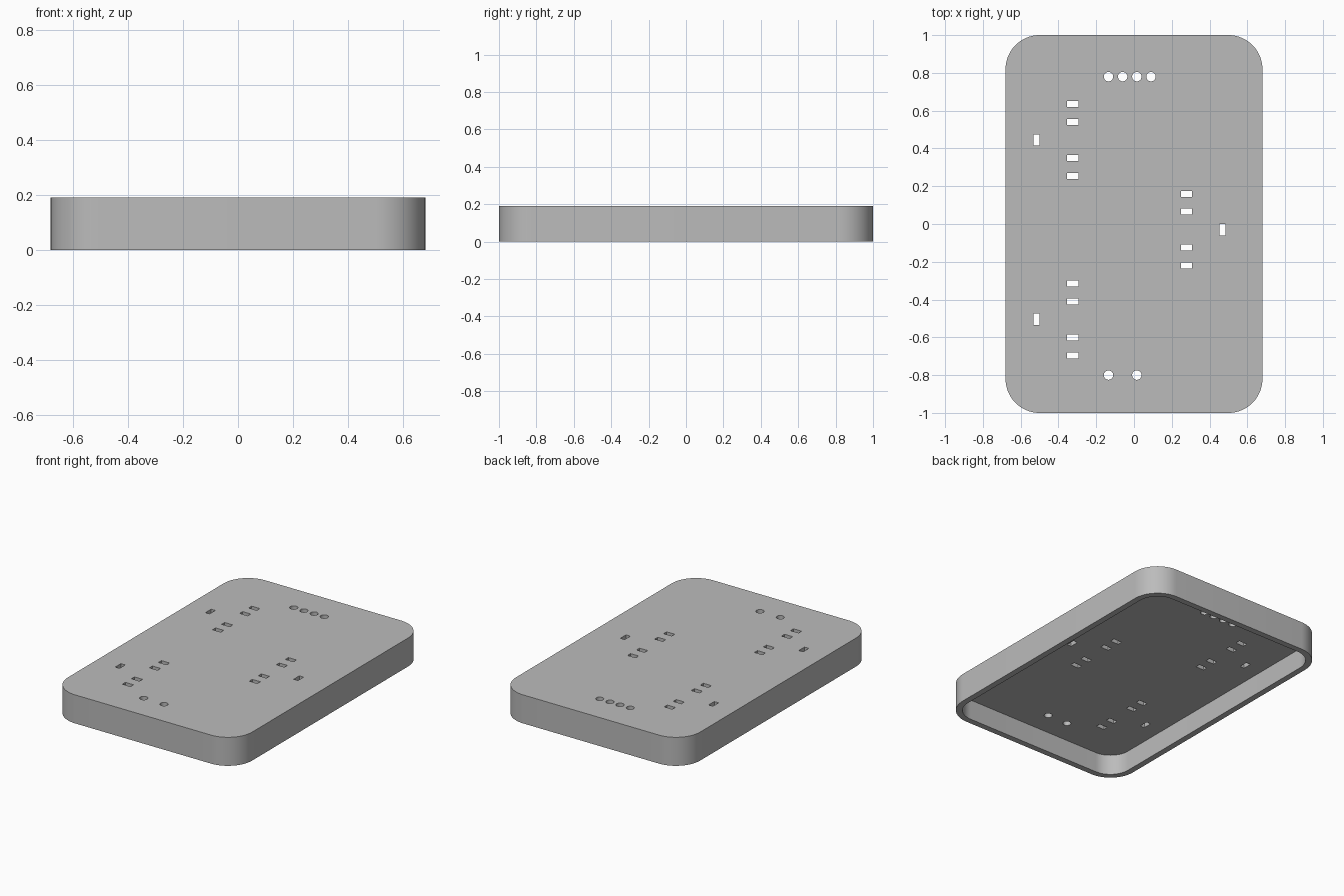
import bpy, bmesh
from math import sin, cos, pi, radians

if "Cube" in bpy.data.objects:
    bpy.data.objects.remove(bpy.data.objects["Cube"])

HALF_X, HALF_Y, HEIGHT = 0.68, 1.0, 0.19
RADIUS, WALL, PLATE = 0.18, 0.04, 0.055

grey = bpy.data.materials.new("plain grey")
grey.use_nodes = True
colour = (0.5, 0.5, 0.5, 1)
grey.diffuse_color = colour
grey.node_tree.nodes["Principled BSDF"].inputs["Base Color"].default_value = colour


def rounded_outline(inset, segments=16):
    """Points of the rounded rectangle, moved inwards by inset."""
    points = []
    for quarter, (sx, sy) in enumerate([(1, 1), (-1, 1), (-1, -1), (1, -1)]):
        for i in range(segments + 1):
            a = (quarter + i / segments) * pi / 2
            points.append((sx * (HALF_X - RADIUS) + (RADIUS - inset) * cos(a),
                           sy * (HALF_Y - RADIUS) + (RADIUS - inset) * sin(a)))
    return points


def rect_outline(x, y, w, h):
    return [(x + sx * w / 2, y + sy * h / 2)
            for sx, sy in [(1, 1), (-1, 1), (-1, -1), (1, -1)]]


def circle_outline(x, y, r, sides=24):
    return [(x + r * cos(2 * pi * i / sides), y + r * sin(2 * pi * i / sides))
            for i in range(sides)]


def add_prism(bm, outline, z0, z1):
    low = [bm.verts.new((x, y, z0)) for x, y in outline]
    high = [bm.verts.new((x, y, z1)) for x, y in outline]
    bm.faces.new(low[::-1])
    bm.faces.new(high)
    n = len(outline)
    for i in range(n):
        j = (i + 1) % n
        bm.faces.new((low[i], low[j], high[j], high[i]))


def make_object(name, prisms):
    bm = bmesh.new()
    for outline, z0, z1 in prisms:
        add_prism(bm, outline, z0, z1)
    mesh = bpy.data.meshes.new(name)
    bm.to_mesh(mesh)
    bm.free()
    mesh.materials.append(grey)
    obj = bpy.data.objects.new(name, mesh)
    bpy.context.collection.objects.link(obj)
    return obj


# Solid cover block
cover = make_object("cover", [(rounded_outline(0), 0, HEIGHT)])

# Hollow underside
cavity = make_object("cavity_cutter", [(rounded_outline(WALL), -0.1, HEIGHT - PLATE)])

# Openings through the top plate: three slot groups and two rows of round holes
openings = []
for x, y, side in [(-0.325, 0.445, -1), (0.278, -0.03, 1), (-0.325, -0.505, -1)]:
    for dy in (0.19, 0.095, -0.095, -0.19):
        openings.append(rect_outline(x, y + dy, 0.06, 0.032))
    openings.append(rect_outline(x + side * 0.19, y, 0.032, 0.06))
for count, pitch, y in [(4, 0.075, 0.78), (2, 0.15, -0.8)]:
    for i in range(count):
        openings.append(circle_outline(-0.135 + i * pitch, y, 0.025))
holes = make_object("hole_cutter", [(o, 0.08, 0.3) for o in openings])

# Cut, then discard the cutters
bpy.context.view_layer.objects.active = cover
for cutter in (cavity, holes):
    cutter.hide_render = True
    cut = cover.modifiers.new(cutter.name, 'BOOLEAN')
    cut.operation, cut.solver, cut.object = 'DIFFERENCE', 'EXACT', cutter
    bpy.ops.object.modifier_apply(modifier=cut.name)
    bpy.data.objects.remove(cutter)

# Smooth rounded corners, sharp rims
bpy.ops.object.select_all(action='DESELECT')
cover.select_set(True)
bpy.ops.object.shade_smooth_by_angle(angle=radians(30))
